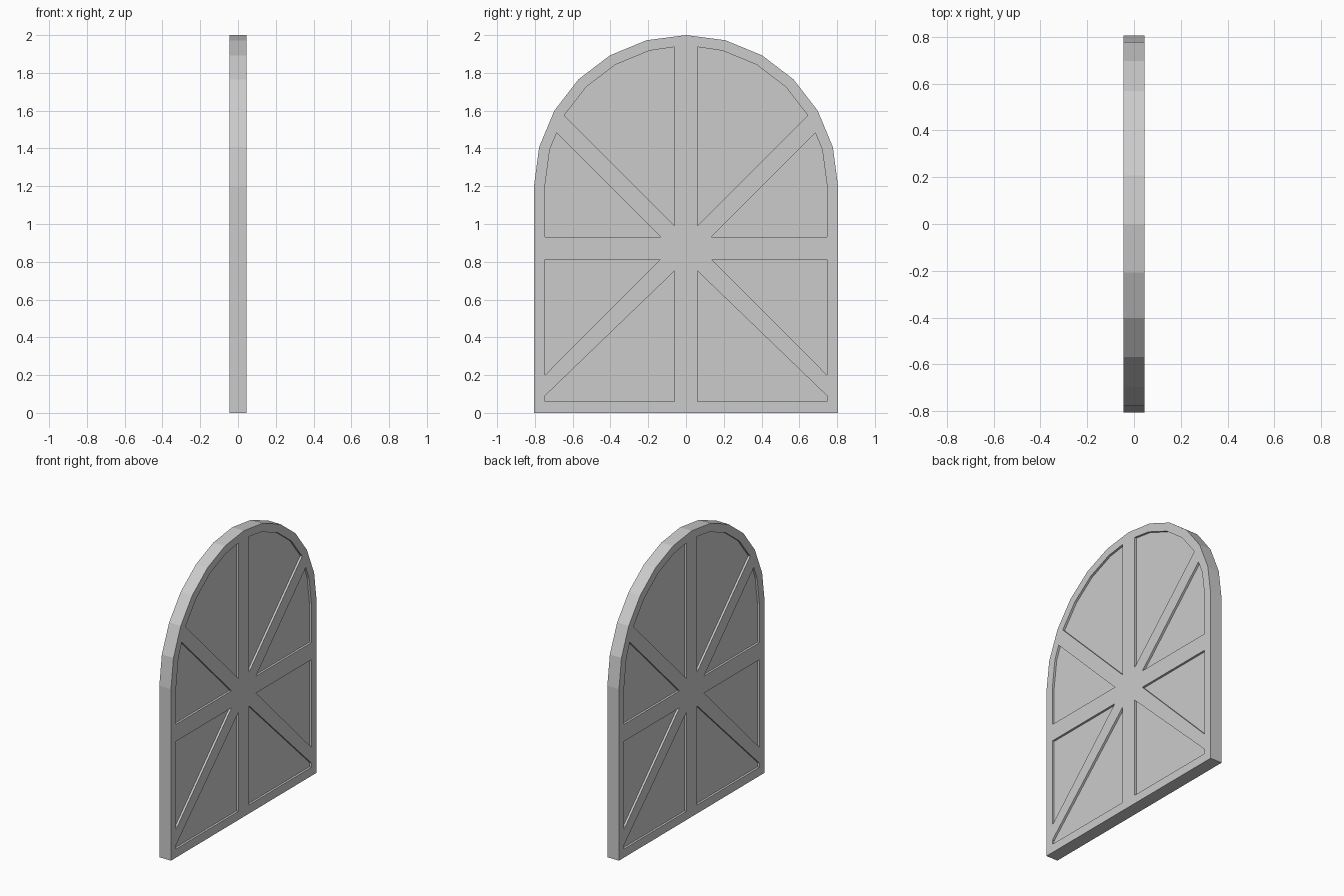
import bpy, bmesh, math
from mathutils import Matrix

if "Cube" in bpy.data.objects:
    bpy.data.objects.remove(bpy.data.objects["Cube"])

HALF = 0.045        # half thickness of the frame
PANE = 0.03         # half thickness of the recessed panels
SPRING = 1.2        # height where the arch starts


def arch(ry, rz, a0, a1):
    return [(ry * math.cos(math.radians(a)), SPRING + rz * math.sin(math.radians(a)))
            for a in range(a0, a1 + 1, 15)]


# Outer outline of the arched frame
outline = [(-0.805, 0), (0.805, 0)] + arch(0.805, 0.8, 0, 180)

# Panel openings on the +y side, then mirrored
half = [
    [(0.06, 0.06), (0.747, 0.06), (0.747, 0.09), (0.06, 0.752)],
    [(0.747, 0.20), (0.747, 0.813), (0.135, 0.813)],
    [(0.135, 0.932), (0.747, 0.932)] + arch(0.747, 0.743, 0, 15) + [(0.685, 1.482)],
    [(0.06, 0.99), (0.645, 1.575)] + arch(0.747, 0.743, 45, 75) + [(0.06, 1.937)],
]
openings = half + [[(-y, z) for y, z in reversed(p)] for p in half]

# Frame with bars: filled 2D curve with holes, extruded
curve = bpy.data.curves.new("arched_frame", 'CURVE')
curve.dimensions = '2D'
curve.fill_mode = 'BOTH'
curve.extrude = HALF
for loop in [outline] + openings:
    s = curve.splines.new('POLY')
    s.points.add(len(loop) - 1)
    for pt, (y, z) in zip(s.points, loop):
        pt.co = (y, z, 0, 1)
    s.use_cyclic_u = True
tmp = bpy.data.objects.new("frame_curve", curve)
bpy.context.collection.objects.link(tmp)
bpy.context.view_layer.update()
mesh = bpy.data.meshes.new_from_object(tmp.evaluated_get(bpy.context.evaluated_depsgraph_get()))
bpy.data.objects.remove(tmp)

# Stand the frame up: local x -> y, local y -> z, local z -> x
bm = bmesh.new()
bm.from_mesh(mesh)
bm.transform(Matrix(((0, 0, 1, 0), (1, 0, 0, 0), (0, 1, 0, 0), (0, 0, 0, 1))))
bmesh.ops.remove_doubles(bm, verts=bm.verts, dist=1e-4)
bmesh.ops.recalc_face_normals(bm, faces=bm.faces)
for f in bm.faces:
    f.smooth = False
bm.to_mesh(mesh)
bm.free()
bpy.context.collection.objects.link(bpy.data.objects.new("arched_frame", mesh))

# Recessed panels, one face on each side of every opening
bm = bmesh.new()
for loop in openings:
    bm.faces.new([bm.verts.new((PANE, y, z)) for y, z in loop])
    bm.faces.new([bm.verts.new((-PANE, y, z)) for y, z in reversed(loop)])
panels = bpy.data.meshes.new("recessed_panels")
bm.to_mesh(panels)
bm.free()
bpy.context.collection.objects.link(bpy.data.objects.new("recessed_panels", panels))
